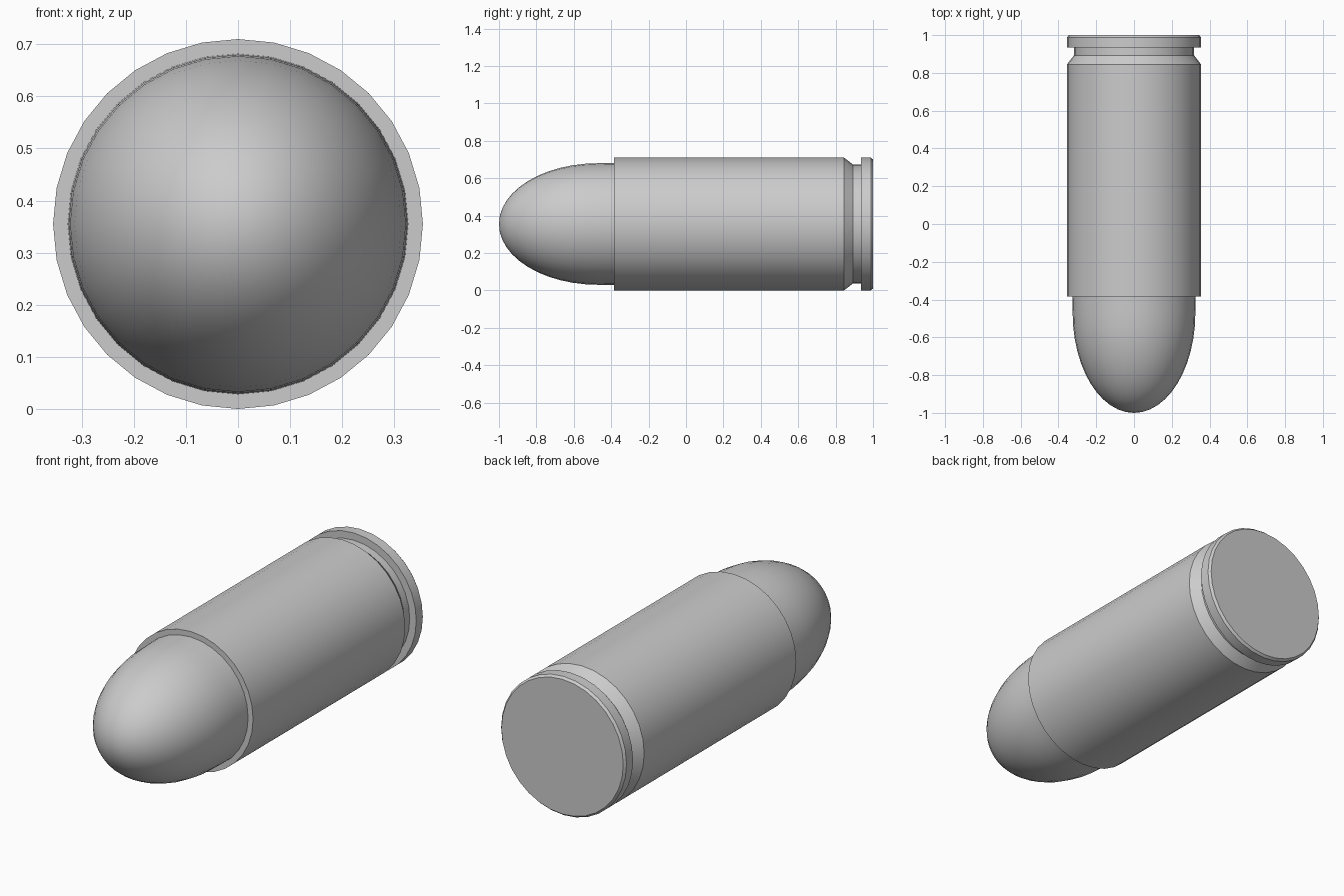
import bpy, bmesh, math
from mathutils import Vector

if "Cube" in bpy.data.objects:
    bpy.data.objects.remove(bpy.data.objects["Cube"])

CZ = 0.355      # height of the long axis
SEGMENTS = 32


def lathe(name, profile):
    """Revolve (radius, y) points around the lengthwise axis."""
    bm = bmesh.new()
    verts = [bm.verts.new((0, y, CZ - r)) for r, y in profile]
    edges = [bm.edges.new(pair) for pair in zip(verts, verts[1:])]
    bmesh.ops.spin(bm, geom=verts + edges, cent=Vector((0, 0, CZ)), axis=Vector((0, 1, 0)),
                   angle=math.tau, steps=SEGMENTS, use_merge=False)
    bmesh.ops.remove_doubles(bm, verts=bm.verts, dist=0.0005)
    bmesh.ops.recalc_face_normals(bm, faces=bm.faces)
    mesh = bpy.data.meshes.new(name)
    bm.to_mesh(mesh)
    bm.free()
    obj = bpy.data.objects.new(name, mesh)
    bpy.context.collection.objects.link(obj)
    bpy.ops.object.select_all(action='DESELECT')
    obj.select_set(True)
    bpy.context.view_layer.objects.active = obj
    bpy.ops.object.shade_smooth_by_angle(angle=math.radians(30))
    return obj


# Casing: flat base, chamfered rim, groove, taper, straight wall, open mouth lip
lathe("casing", [(0, 1.0), (0.345, 1.0), (0.355, 0.988), (0.355, 0.935), (0.318, 0.935),
                 (0.318, 0.893), (0.355, 0.845), (0.355, -0.385), (0.325, -0.385)])

# Rounded tip: half ellipse running into a short straight shank
STEPS = 12
tip = [(0.325 * math.sin(t), -0.47 - 0.53 * math.cos(t))
       for t in (i * math.pi / 2 / STEPS for i in range(STEPS + 1))]
lathe("rounded_tip", tip + [(0.327, -0.38)])
